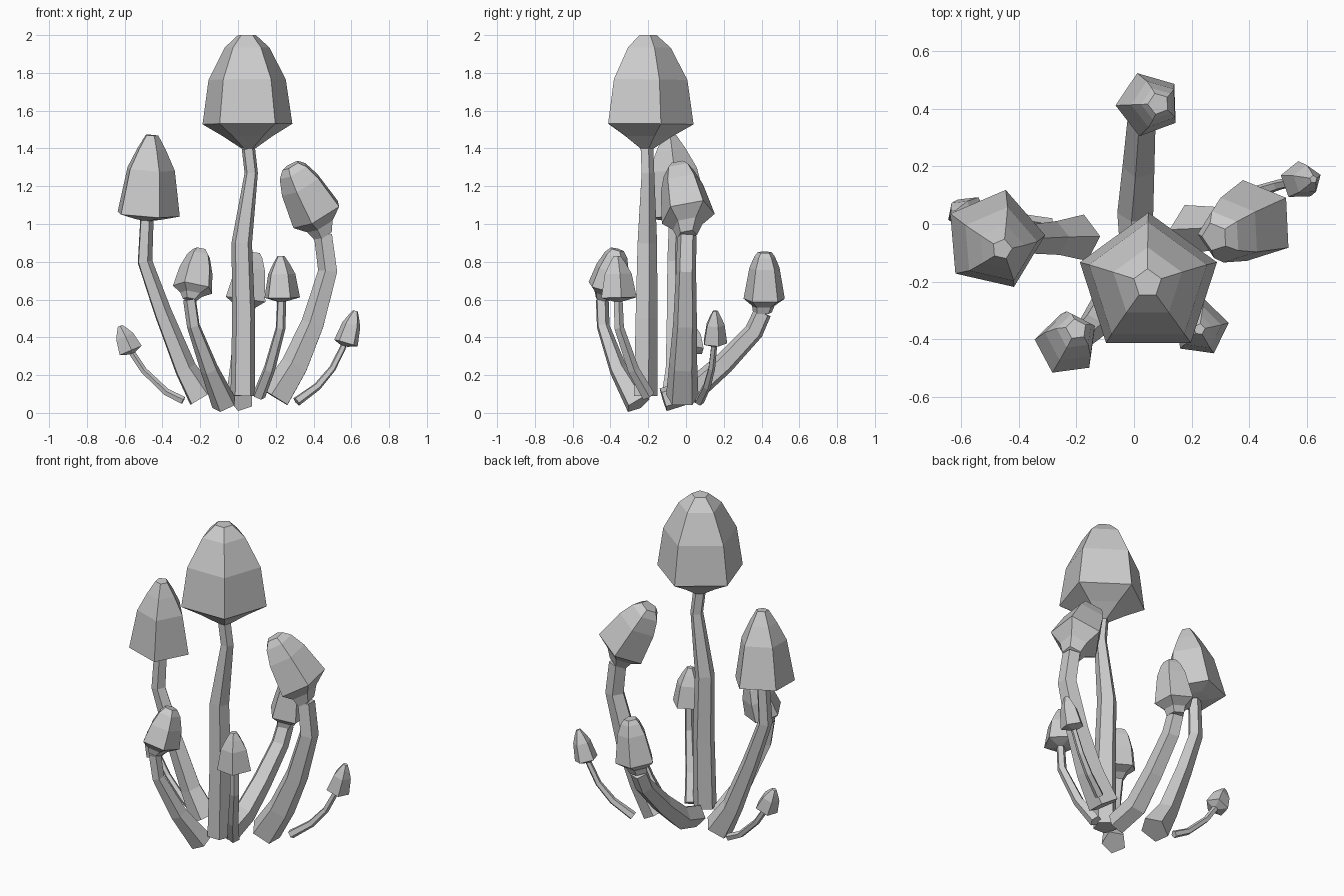
import bpy, bmesh
from math import cos, sin, tau, radians
from mathutils import Vector

UP = Vector((0, 0, 1))


def ring(bm, centre, axis, r, phase):
    """Pentagon ring perpendicular to axis."""
    q = UP.rotation_difference(axis)
    return [bm.verts.new(centre + q @ Vector((r * cos(radians(phase) + tau * i / 5),
                                              r * sin(radians(phase) + tau * i / 5), 0)))
            for i in range(5)]


def loft(name, stations, phase):
    """Closed skin through (centre, axis, radius) pentagons."""
    bm = bmesh.new()
    rings = [ring(bm, c, a, r, phase) for c, a, r in stations]
    for lo, hi in zip(rings, rings[1:]):
        for i in range(5):
            j = (i + 1) % 5
            bm.faces.new((lo[i], lo[j], hi[j], hi[i]))
    bm.faces.new(rings[0][::-1])
    bm.faces.new(rings[-1])
    bmesh.ops.recalc_face_normals(bm, faces=bm.faces)
    me = bpy.data.meshes.new(name)
    bm.to_mesh(me)
    bm.free()
    bpy.context.collection.objects.link(bpy.data.objects.new(name, me))


def mushroom(name, path, rim, top, radius, phase, under, profile):
    # stem: path of (x, y, z, radius)
    pts = [Vector(p[:3]) for p in path]
    stations = []
    for i, p in enumerate(pts):
        d = Vector()
        if i > 0:
            d += (p - pts[i - 1]).normalized()
        if i < len(pts) - 1:
            d += (pts[i + 1] - p).normalized()
        stations.append((p, d.normalized(), path[i][3]))
    loft(name + "_stem", stations, phase)
    # cap: neck, underside, rim, then the bell profile
    rim, top = Vector(rim), Vector(top)
    axis = (top - rim).normalized()
    cap = [(pts[-1], axis, path[-1][3] * 1.05),
           (rim.lerp(pts[-1], under[0]), axis, radius * under[1])]
    cap += [(rim.lerp(top, t), axis, radius * s) for t, s in profile]
    loft(name + "_cap", cap, phase)


BELL = [(0, 1), (0.5, 0.86), (0.86, 0.5), (1, 0.2)]
CONE = [(0, 1), (0.57, 0.76), (0.82, 0.46), (1, 0.2)]
BLUNT = [(0, 1), (0.66, 0.73), (0.9, 0.5), (1, 0.33)]
FUNNEL, FLAT = (0.5, 0.55), (0.7, 0.5)

mushroom("main",
         [(0.025, -0.22, 0.09, 0.068), (0.03, -0.215, 0.5, 0.064), (0.02, -0.21, 0.9, 0.057),
          (0.07, -0.205, 1.27, 0.037), (0.055, -0.21, 1.4, 0.037)],
         (0.05, -0.21, 1.53), (0.047, -0.205, 2.0), 0.25, 90, FUNNEL, BELL)

mushroom("left",
         [(-0.19, -0.05, 0.08, 0.085), (-0.28, -0.05, 0.23, 0.062), (-0.40, -0.055, 0.53, 0.05),
          (-0.495, -0.06, 0.8, 0.042), (-0.485, -0.055, 1.02, 0.038)],
         (-0.485, -0.055, 1.05), (-0.457, -0.087, 1.47), 0.178, 5, FLAT, CONE)

mushroom("right",
         [(0.2, -0.02, 0.08, 0.09), (0.305, -0.015, 0.25, 0.078), (0.4, -0.005, 0.47, 0.066),
          (0.48, 0.0, 0.75, 0.056), (0.455, 0.005, 0.94, 0.053)],
         (0.425, 0.01, 1.05), (0.28, -0.045, 1.31), 0.15, 180, FUNNEL,
         [(0, 1), (0.6, 0.8), (0.88, 0.58), (1, 0.34)])

mushroom("back",
         [(0.02, -0.12, 0.07, 0.066), (0.01, 0.04, 0.12, 0.068), (0.02, 0.2, 0.26, 0.06),
          (0.03, 0.36, 0.43, 0.053), (0.035, 0.405, 0.53, 0.05)],
         (0.05, 0.415, 0.6), (0.085, 0.417, 0.85), 0.115, 182, FUNNEL, BLUNT)

mushroom("front_left",
         [(-0.07, -0.255, 0.045, 0.07), (-0.15, -0.36, 0.23, 0.05), (-0.235, -0.44, 0.46, 0.036),
          (-0.255, -0.445, 0.6, 0.036)],
         (-0.235, -0.42, 0.66), (-0.2, -0.365, 0.865), 0.112, 27, FUNNEL,
         [(0, 1), (0.5, 0.84), (0.85, 0.58), (1, 0.33)])

mushroom("front_right",
         [(0.11, -0.2, 0.09, 0.036), (0.165, -0.28, 0.23, 0.032), (0.225, -0.355, 0.45, 0.027),
          (0.23, -0.36, 0.59, 0.025)],
         (0.23, -0.36, 0.61), (0.227, -0.365, 0.83), 0.1, 10, FLAT, CONE)

mushroom("small_left",
         [(-0.29, 0.0, 0.065, 0.022), (-0.38, 0.015, 0.11, 0.02), (-0.5, 0.03, 0.225, 0.018),
          (-0.56, 0.035, 0.315, 0.018)],
         (-0.57, 0.035, 0.33), (-0.625, 0.035, 0.46), 0.067, 60, FLAT, CONE)

mushroom("small_right",
         [(0.31, 0.07, 0.06, 0.026), (0.42, 0.11, 0.14, 0.022), (0.5, 0.135, 0.235, 0.019),
          (0.56, 0.148, 0.355, 0.017)],
         (0.572, 0.15, 0.37), (0.622, 0.155, 0.54), 0.068, 20, FLAT, CONE)
